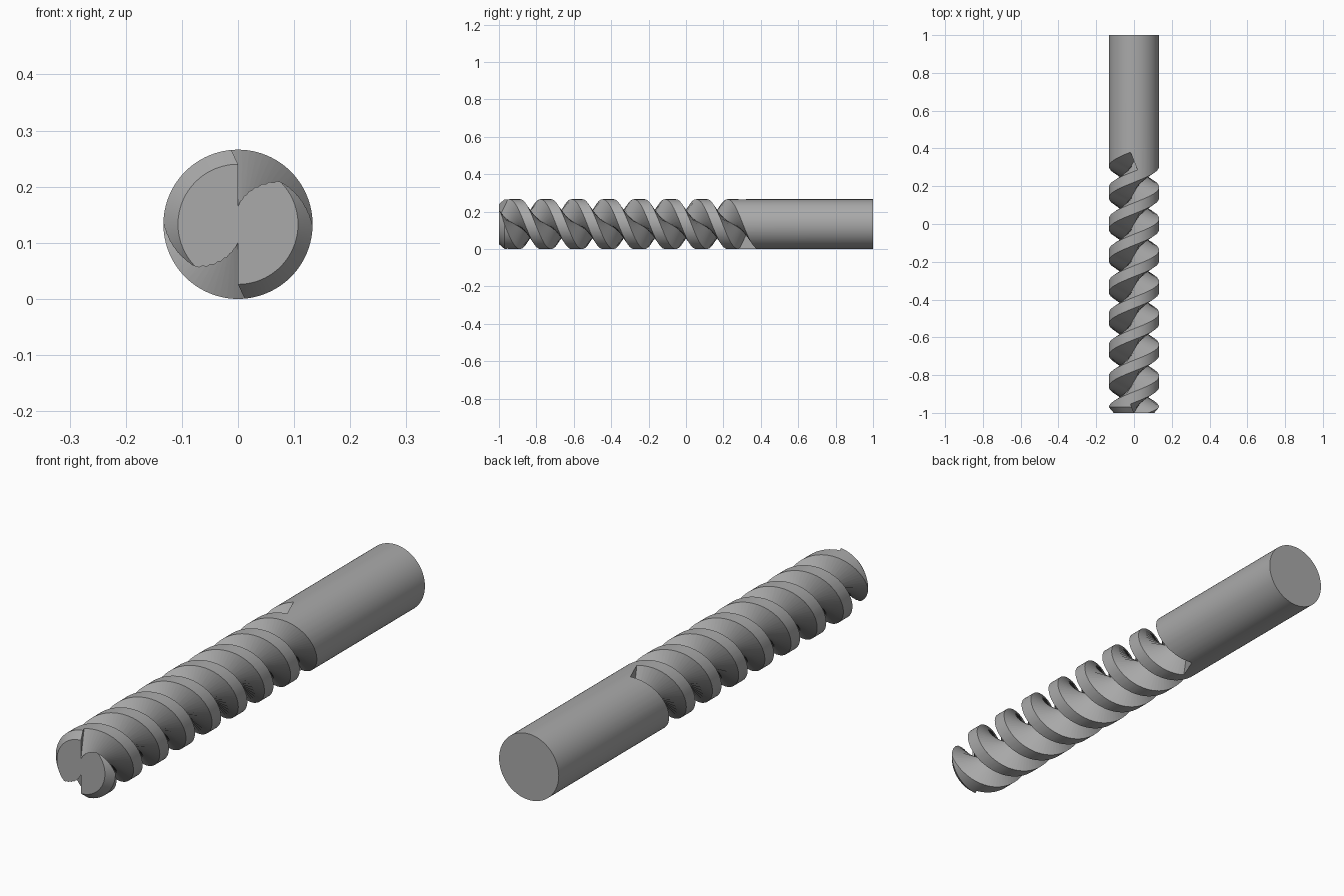
import bpy, bmesh
from math import pi, sin, cos

R = 0.133            # tool radius, also the height of its axis
LEAD = 1 / 3         # advance of one flute per turn
TURNS = 4
STEPS = 64           # sweep steps per turn
CORE = 0.032         # radius left at the bottom of the flutes
SEGMENTS = 96

if "Cube" in bpy.data.objects:
    bpy.data.objects.remove(bpy.data.objects["Cube"], do_unlink=True)

steel = bpy.data.materials.new("grey steel")
steel.use_nodes = True
colour = (0.4, 0.4, 0.4, 1)
steel.diffuse_color = colour
steel.node_tree.nodes["Principled BSDF"].inputs["Base Color"].default_value = colour


def make_object(name, bm):
    bmesh.ops.recalc_face_normals(bm, faces=bm.faces[:])
    mesh = bpy.data.meshes.new(name)
    bm.to_mesh(mesh)
    bm.free()
    mesh.materials.append(steel)
    obj = bpy.data.objects.new(name, mesh)
    bpy.context.collection.objects.link(obj)
    return obj


def loft(bm, rings):
    """Bridge closed rings of points and cap both ends."""
    loops = [[bm.verts.new(p) for p in ring] for ring in rings]
    for a, b in zip(loops, loops[1:]):
        for i in range(len(a)):
            j = (i + 1) % len(a)
            bm.faces.new((a[i], a[j], b[j], b[i]))
    bm.faces.new(loops[0])
    bm.faces.new(loops[-1])


# Round bar with a bevelled cutting end
bm = bmesh.new()
loft(bm, [[(r * sin(2 * pi * i / SEGMENTS), y, R + r * cos(2 * pi * i / SEGMENTS))
           for i in range(SEGMENTS)]
          for y, r in ((-1, 0.107), (-0.97, R), (1, R))])
tool = make_object("end_mill", bm)

# Two V-shaped helical cutters, each section square to its helix
half, top = 0.056, 0.15
section = ((0, CORE), (half, top), (-half, top))
tilt = LEAD / (2 * pi * R)
bm = bmesh.new()
for start in (0, pi):
    rings = []
    for s in range(TURNS * STEPS + 1):
        turn = s / STEPS
        a = start + 2 * pi * turn
        rings.append([(r * sin(a) - tilt * u * cos(a),
                       -1 + LEAD * turn + u,
                       R + r * cos(a) + tilt * u * sin(a)) for u, r in section])
    loft(bm, rings)
cutter = make_object("flute_cutter", bm)
cutter.hide_render = True

# Cut the flutes
cut = tool.modifiers.new("flutes", "BOOLEAN")
cut.operation = "DIFFERENCE"
cut.solver = "EXACT"
cut.object = cutter
bpy.ops.object.select_all(action="DESELECT")
bpy.context.view_layer.objects.active = tool
tool.select_set(True)
bpy.ops.object.modifier_apply(modifier=cut.name)
bpy.data.objects.remove(cutter, do_unlink=True)
bpy.ops.object.shade_smooth_by_angle(angle=pi / 6)
